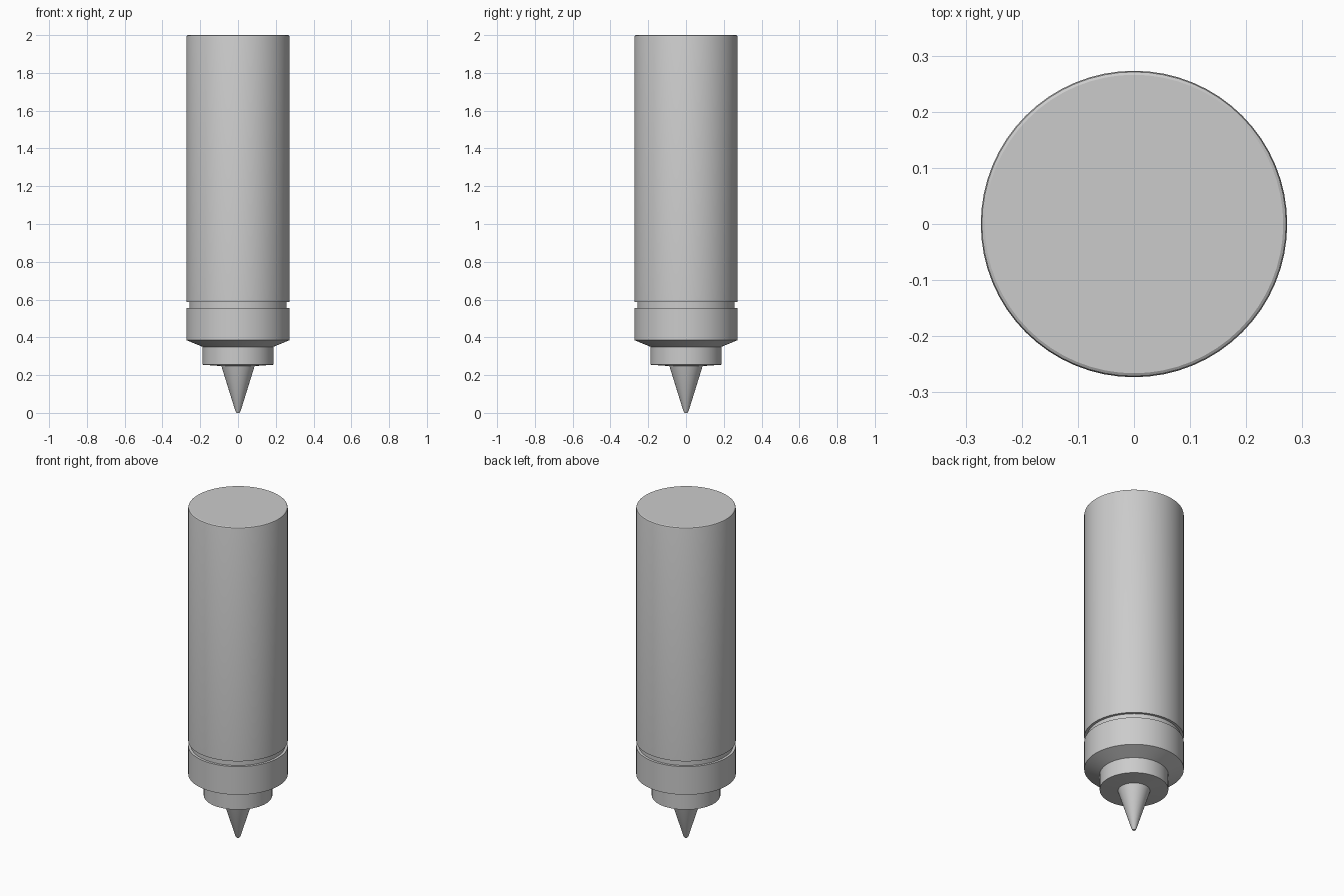
import bpy, bmesh, math

if "Cube" in bpy.data.objects:
    bpy.data.objects.remove(bpy.data.objects["Cube"])

SIDES = 64


def lathe(name, profile):
    """Spin a (radius, height) profile round the z axis; radius 0 closes it."""
    bm = bmesh.new()
    verts = [bm.verts.new((r, 0, z)) for r, z in profile]
    edges = [bm.edges.new(pair) for pair in zip(verts, verts[1:])]
    bmesh.ops.spin(bm, geom=verts + edges, cent=(0, 0, 0), axis=(0, 0, 1),
                   angle=math.tau, steps=SIDES, use_merge=False)
    bmesh.ops.remove_doubles(bm, verts=bm.verts, dist=0.0002)
    bmesh.ops.recalc_face_normals(bm, faces=bm.faces)
    # outward check: open shells may be flipped as a whole
    if sum(f.normal.x * f.calc_center_median().x
           + f.normal.y * f.calc_center_median().y for f in bm.faces) < 0:
        bmesh.ops.reverse_faces(bm, faces=bm.faces)
    mesh = bpy.data.meshes.new(name)
    bm.to_mesh(mesh)
    bm.free()
    obj = bpy.data.objects.new(name, mesh)
    bpy.context.collection.objects.link(obj)
    bpy.ops.object.select_all(action='DESELECT')
    obj.select_set(True)
    bpy.context.view_layer.objects.active = obj
    bpy.ops.object.shade_smooth_by_angle(angle=math.radians(30))
    return obj


# Long barrel with a small bevel at the top, down to the groove
lathe("barrel", [(0, 2), (0.266, 2), (0.271, 1.997), (0.273, 1.99),
                 (0.273, 0.587), (0.258, 0.587)])

# Groove floor, collar and the sloped underside
lathe("collar", [(0.258, 0.587), (0.258, 0.555), (0.273, 0.555),
                 (0.273, 0.385), (0.188, 0.35)])

# Narrow hub with a slightly sloped bottom
lathe("hub", [(0.188, 0.35), (0.188, 0.255), (0.088, 0.248)])

# Tapered tip with a small blunt end
lathe("tip", [(0.088, 0.248), (0.014, 0.01), (0.008, 0), (0, 0)])
